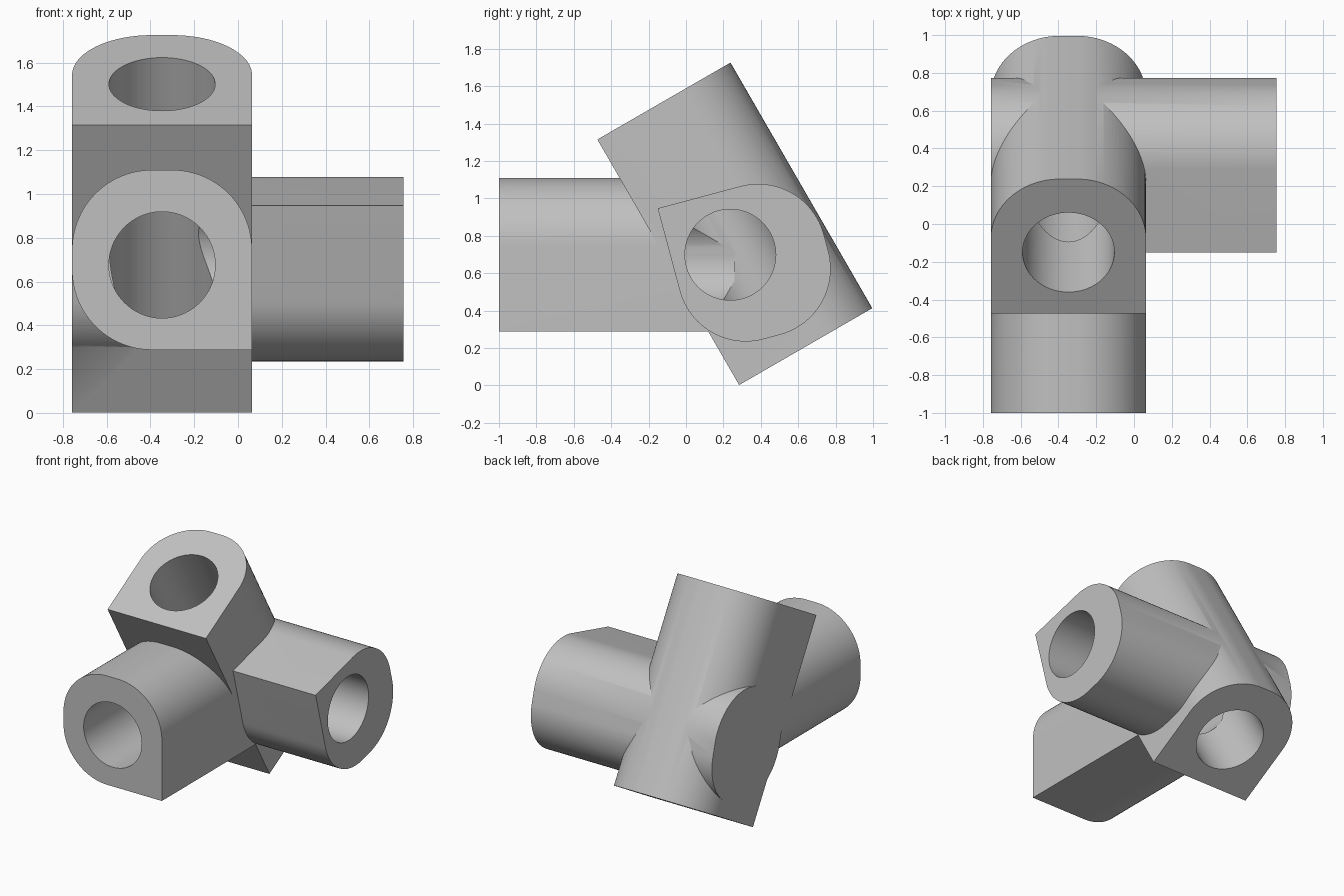
import bpy
import bmesh
from math import sin, cos, pi, radians
from mathutils import Matrix, Vector

cube = bpy.data.objects.get("Cube")
if cube:
    bpy.data.objects.remove(cube, do_unlink=True)

HALF = 0.411      # half width of each square socket arm
ROUND = 0.365     # corner rounding
BORE = 0.243      # hole radius
MID_X = -0.347

grey = bpy.data.materials.new("light_grey")
grey.use_nodes = True
colour = (0.53, 0.53, 0.53, 1)
grey.diffuse_color = colour
grey.node_tree.nodes["Principled BSDF"].inputs["Base Color"].default_value = colour


def prism(name, profile, frame, start, end):
    """Extrude a closed 2D profile along the local z of a frame."""
    bm = bmesh.new()
    face = bm.faces.new([bm.verts.new((x, y, start)) for x, y in profile])
    made = bmesh.ops.extrude_face_region(bm, geom=[face])["geom"]
    top = [v for v in made if isinstance(v, bmesh.types.BMVert)]
    bmesh.ops.translate(bm, verts=top, vec=(0, 0, end - start))
    bmesh.ops.recalc_face_normals(bm, faces=bm.faces)
    bm.transform(frame)
    mesh = bpy.data.meshes.new(name)
    bm.to_mesh(mesh)
    bm.free()
    mesh.materials.append(grey)
    obj = bpy.data.objects.new(name, mesh)
    bpy.context.collection.objects.link(obj)
    return obj


def arm_profile(sharp):
    """Square with rounded corners, except the listed sharp ones."""
    points = []
    for i, (sx, sy) in enumerate([(1, 1), (-1, 1), (-1, -1), (1, -1)]):
        if (sx, sy) in sharp:
            points.append((sx * HALF, sy * HALF))
            continue
        inset = HALF - ROUND
        for k in range(25):
            a = (i + k / 24) * pi / 2
            points.append((sx * inset + ROUND * cos(a), sy * inset + ROUND * sin(a)))
    return points


def bore_profile(cx, cy, n=72):
    return [(cx + BORE * cos(2 * pi * k / n), cy + BORE * sin(2 * pi * k / n))
            for k in range(n)]


def frame(origin, u, v):
    u, v = Vector(u), Vector(v)
    rot = Matrix((u, v, u.cross(v))).transposed().to_4x4()
    return Matrix.Translation(origin) @ rot


tilt, roll = radians(30), radians(15)
tilted = frame((MID_X, 0.64, 0.2075), (1, 0, 0), (0, cos(tilt), sin(tilt)))
forward = frame((MID_X, 0.26, 0.699), (1, 0, 0), (0, 0, 1))
sideways = frame((MID_X - HALF, 0.352, 0.656),
                 (0, cos(roll), sin(roll)), (0, -sin(roll), cos(roll)))

# name, frame, length, sharp corners, hole centre, hole start
arms = [
    ("tilted_arm", tilted, 1.516, [(-1, -1), (1, -1)], (0, -0.037), -0.1),
    ("front_arm", forward, 1.26, [(1, -1)], (0, -0.023), 0),
    ("side_arm", sideways, 1.513, [(-1, 1)], (-0.1, 0.071), HALF),
]
bodies, cutters = [], []
for name, place, length, sharp, hole, start in arms:
    bodies.append(prism(name, arm_profile(sharp), place, 0, length))
    cutters.append(prism(name + "_hole", bore_profile(*hole), place, start, length + 0.1))

# Join the arms, then drill the holes
connector = bodies[0]
connector.name = "three_way_connector"
for tools, operation in ((bodies[1:], 'UNION'), (cutters, 'DIFFERENCE')):
    for tool in tools:
        mod = connector.modifiers.new(tool.name, 'BOOLEAN')
        mod.operation = operation
        mod.solver = 'EXACT'
        mod.object = tool

# Bake the result and discard the helpers
bpy.context.view_layer.update()
evaluated = connector.evaluated_get(bpy.context.evaluated_depsgraph_get())
result = bpy.data.meshes.new_from_object(evaluated)
connector.modifiers.clear()
connector.data = result
for tool in bodies[1:] + cutters:
    bpy.data.objects.remove(tool, do_unlink=True)

# Smooth the round walls, keep the edges crisp
for obj in bpy.context.selected_objects:
    obj.select_set(False)
connector.select_set(True)
bpy.context.view_layer.objects.active = connector
bpy.ops.object.shade_smooth_by_angle(angle=radians(25))
